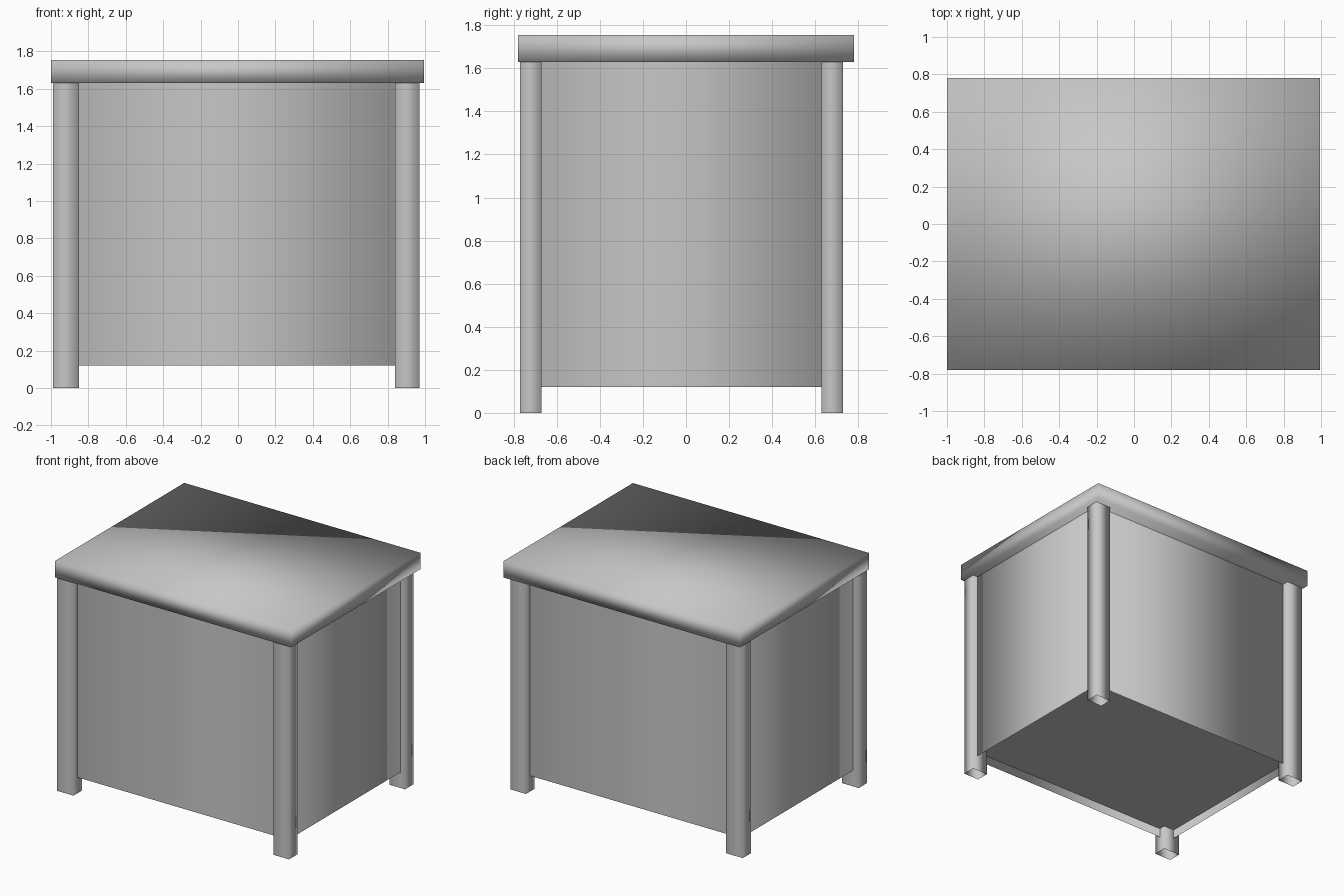
import bpy
import bmesh

cube = bpy.data.objects.get("Cube")
if cube:
    bpy.data.objects.remove(cube, do_unlink=True)

grey = bpy.data.materials.new("plain grey")
grey.use_nodes = True
colour = (0.57, 0.57, 0.57, 1)
grey.diffuse_color = colour
grey.node_tree.nodes["Principled BSDF"].inputs["Base Color"].default_value = colour


def box(name, x, y, z, drop=()):
    """Box between the given ranges, smooth all round, leaving out faces named in drop."""
    bm = bmesh.new()
    bmesh.ops.create_cube(bm, size=1)
    for v in bm.verts:
        v.co = [r[0] if c < 0 else r[1] for c, r in zip(v.co, (x, y, z))]
    bm.normal_update()
    sides = {"top": 1, "bottom": -1}
    gone = [f for f in bm.faces
            if any(f.normal.z * sides[d] > 0.9 for d in drop)]
    bmesh.ops.delete(bm, geom=gone, context="FACES")
    for f in bm.faces:
        f.smooth = True
    mesh = bpy.data.meshes.new(name)
    bm.to_mesh(mesh)
    bm.free()
    mesh.materials.append(grey)
    obj = bpy.data.objects.new(name, mesh)
    bpy.context.collection.objects.link(obj)
    return obj


open_ends = ("top", "bottom")
slab_base = 1.63

# Lid slab with soft shading over its edges
box("top_slab", (-1, 0.995), (-0.78, 0.78), (slab_base, 1.755))

# Thin walls, open above and below
body_x, body_y = (-0.94, 0.93), (-0.72, 0.68)
box("body_walls", body_x, body_y, (0.12, slab_base), open_ends)

# Recessed floor sheet
bpy.ops.mesh.primitive_plane_add(size=1, location=(sum(body_x) / 2, sum(body_y) / 2, 0.19),
                                 rotation=(3.14159, 0, 0))
floor = bpy.context.object
floor.name = "floor_panel"
floor.scale = (body_x[1] - body_x[0], body_y[1] - body_y[0], 1)
floor.data.materials.append(grey)

# Hollow corner legs
for side, x in (("right", (-0.99, -0.85)), ("left", (0.84, 0.97))):
    for end, y in (("front", (-0.77, -0.67)), ("back", (0.63, 0.73))):
        box(f"{end}_{side}_leg", x, y, (0, slab_base), open_ends)
